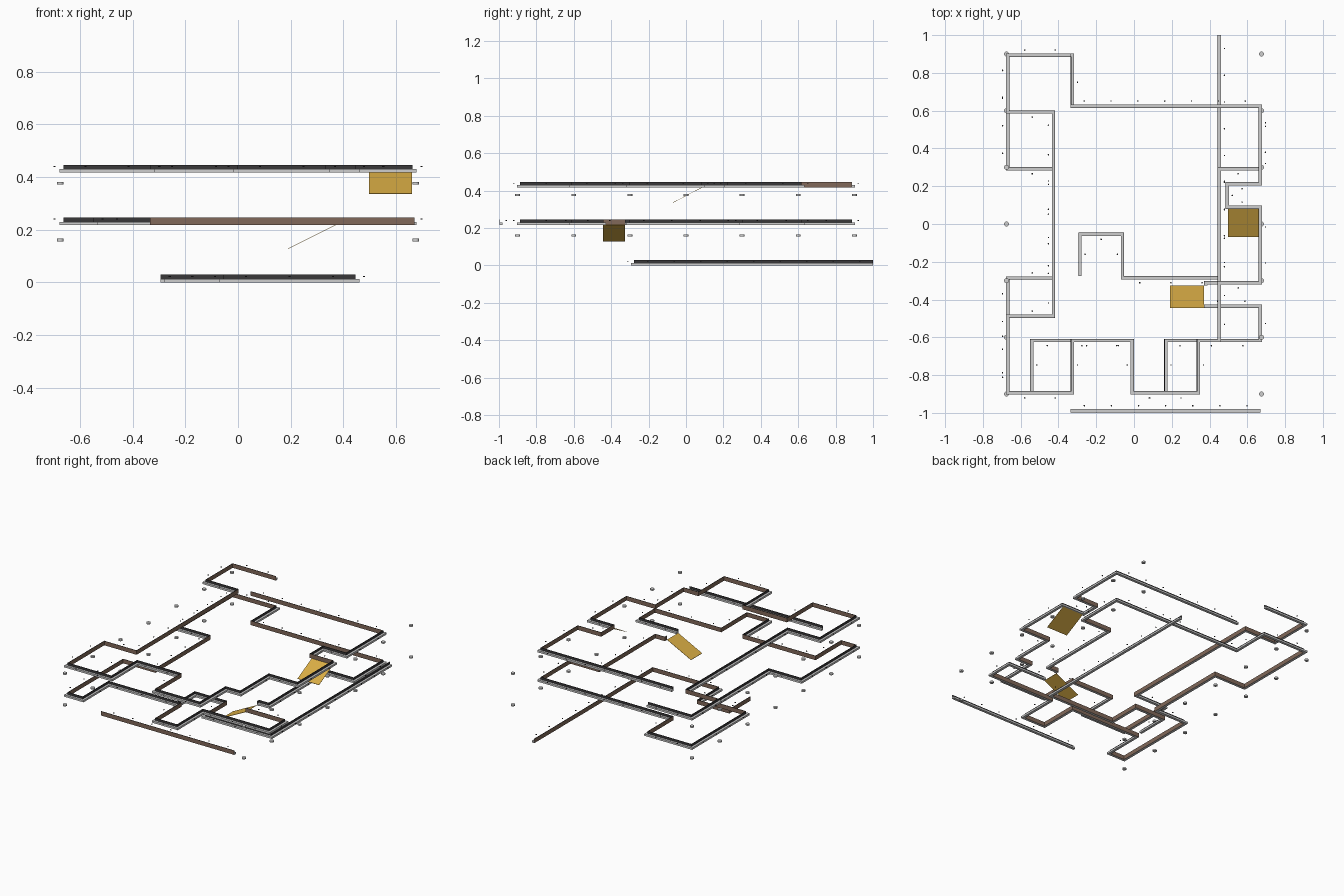
import bpy, bmesh
from math import radians
from mathutils import Vector

cube = bpy.data.objects.get("Cube")
if cube:
    bpy.data.objects.remove(cube, do_unlink=True)


def make_material(name, red, green, blue):
    material = bpy.data.materials.new(name)
    material.use_nodes = True
    colour = (red, green, blue, 1)
    material.diffuse_color = colour
    material.node_tree.nodes["Principled BSDF"].inputs["Base Color"].default_value = colour
    return material


BROWN = make_material("inner wall brown", 0.22, 0.14, 0.10)
DARK = make_material("outer wall charcoal", 0.04, 0.038, 0.04)
GREY = make_material("ledge grey", 0.62, 0.62, 0.62)
GOLD = make_material("ramp gold", 0.70, 0.42, 0.06)

WALL_HEIGHT, LEDGE_HEIGHT = 0.029, 0.013
WALL_DEPTH, LEDGE_DEPTH = 0.003, 0.018
DOT_GAP = 0.036


def finish(bm, name, *materials):
    bmesh.ops.recalc_face_normals(bm, faces=bm.faces)
    mesh = bpy.data.meshes.new(name)
    bm.to_mesh(mesh)
    bm.free()
    for material in materials:
        mesh.materials.append(material)
    obj = bpy.data.objects.new(name, mesh)
    bpy.context.collection.objects.link(obj)
    return obj


def square_path(x, y, turns):
    """Right-angled path: the turns change x and y alternately."""
    points = [Vector((x, y, 0))]
    for number, value in enumerate(turns):
        if number % 2 == 0:
            x = value
        else:
            y = value
        points.append(Vector((x, y, 0)))
    # drop a zero-length opening step
    if (points[1] - points[0]).length == 0:
        points.pop(0)
    return points


def outward(start, end):
    along = (end - start).normalized()
    return Vector((-along.y, along.x, 0))


def build_wall(name, points, base):
    """Sweep the stepped wall section along the path, ledge on its left."""
    normals = [outward(a, b) for a, b in zip(points, points[1:])]
    mitres = [normals[0]]
    mitres += [a + b for a, b in zip(normals, normals[1:])]
    mitres.append(normals[-1])
    profile = [(0, 0), (0, WALL_HEIGHT), (WALL_DEPTH, WALL_HEIGHT),
               (WALL_DEPTH, LEDGE_HEIGHT), (LEDGE_DEPTH, LEDGE_HEIGHT),
               (LEDGE_DEPTH, 0)]
    colours = [0, 1, 1, 2, 2, 2]
    bm = bmesh.new()
    rings = []
    for point, mitre in zip(points, mitres):
        rings.append([bm.verts.new(point + mitre * depth + Vector((0, 0, base + height)))
                      for depth, height in profile])
    count = len(profile)
    for first, second in zip(rings, rings[1:]):
        for i in range(count):
            j = (i + 1) % count
            face = bm.faces.new((first[i], first[j], second[j], second[i]))
            face.material_index = colours[i]
    for ring in (rings[0], rings[-1]):
        bm.faces.new(ring).material_index = 2
    finish(bm, name, BROWN, DARK, GREY)


def build_dots(name, points, base):
    """Row of tiny studs standing just outside each wall run."""
    bm = bmesh.new()
    for start, end in zip(points, points[1:]):
        count = int((end - start).length / 0.14)
        for i in range(count):
            place = start.lerp(end, (i + 0.5) / count)
            place += outward(start, end) * DOT_GAP
            place.z = base + WALL_HEIGHT - 0.006
            made = bmesh.ops.create_cone(bm, cap_ends=True, segments=8, radius1=0.004,
                                         radius2=0.004, depth=0.004)
            bmesh.ops.translate(bm, verts=made["verts"], vec=place)
    finish(bm, name, DARK)


def build_ramp(name, low_edge, high_edge):
    bm = bmesh.new()
    corners = [bm.verts.new(p) for p in low_edge + high_edge[::-1]]
    face = bm.faces.new(corners)
    made = bmesh.ops.extrude_face_region(bm, geom=[face])
    top = [v for v in made["geom"] if isinstance(v, bmesh.types.BMVert)]
    bmesh.ops.translate(bm, verts=top, vec=(0, 0, 0.002))
    finish(bm, name, GOLD)


# Wall outlines for the three storeys
side, end = 0.66, 0.885
lower, middle, upper = 0, 0.217, 0.417
notch, back, front = -0.417, 0.615, -0.608
step, inset = -0.335, 0.443

lower_path = square_path(inset, 1, [inset, -0.275, -0.052, -0.045, -0.295, -0.275])
middle_path = square_path(0.37, -0.445, [
    side, front, 0.16, -end, 0, front, -0.551, -end, -side, -0.295, notch, 0.302,
    -side, end, step, back, side, 0.302, inset, -0.302, 0.37, -0.325])
upper_path = square_path(step, back, [
    side, 0.222, 0.484, 0.08, side, -0.302, inset, front, 0.332, -end, 0, front,
    step, -end, -side, -0.497, notch, 0.602, -side, end, step])
detached_path = square_path(step, -0.998, [0.67])

for label, points, base in (("lower", lower_path, lower),
                            ("middle", middle_path, middle),
                            ("upper", upper_path, upper),
                            ("detached", detached_path, middle)):
    build_wall(label + "_wall", points, base)
    build_dots(label + "_studs", points, base)

# Sloping ramps that lead down from the upper two storeys
build_ramp("middle_ramp",
           [(0.19, -0.445, 0.127), (0.19, -0.325, 0.127)],
           [(0.37, -0.445, 0.217), (0.37, -0.325, 0.217)])
build_ramp("upper_ramp",
           [(0.498, -0.07, 0.335), (side, -0.07, 0.335)],
           [(0.498, 0.093, 0.42), (side, 0.093, 0.42)])

# Floating round markers along both long sides
bm = bmesh.new()
for height in (0.161, 0.376):
    for x in (-0.675, 0.675):
        for row in range(-3, 4):
            made = bmesh.ops.create_cone(bm, cap_ends=True, segments=16, radius1=0.013,
                                         radius2=0.013, depth=0.01)
            bmesh.ops.translate(bm, verts=made["verts"], vec=(x, row * 0.3, height))
markers = finish(bm, "round_markers", GREY)
bpy.ops.object.select_all(action="DESELECT")
markers.select_set(True)
bpy.context.view_layer.objects.active = markers
bpy.ops.object.shade_smooth_by_angle(angle=radians(30))
